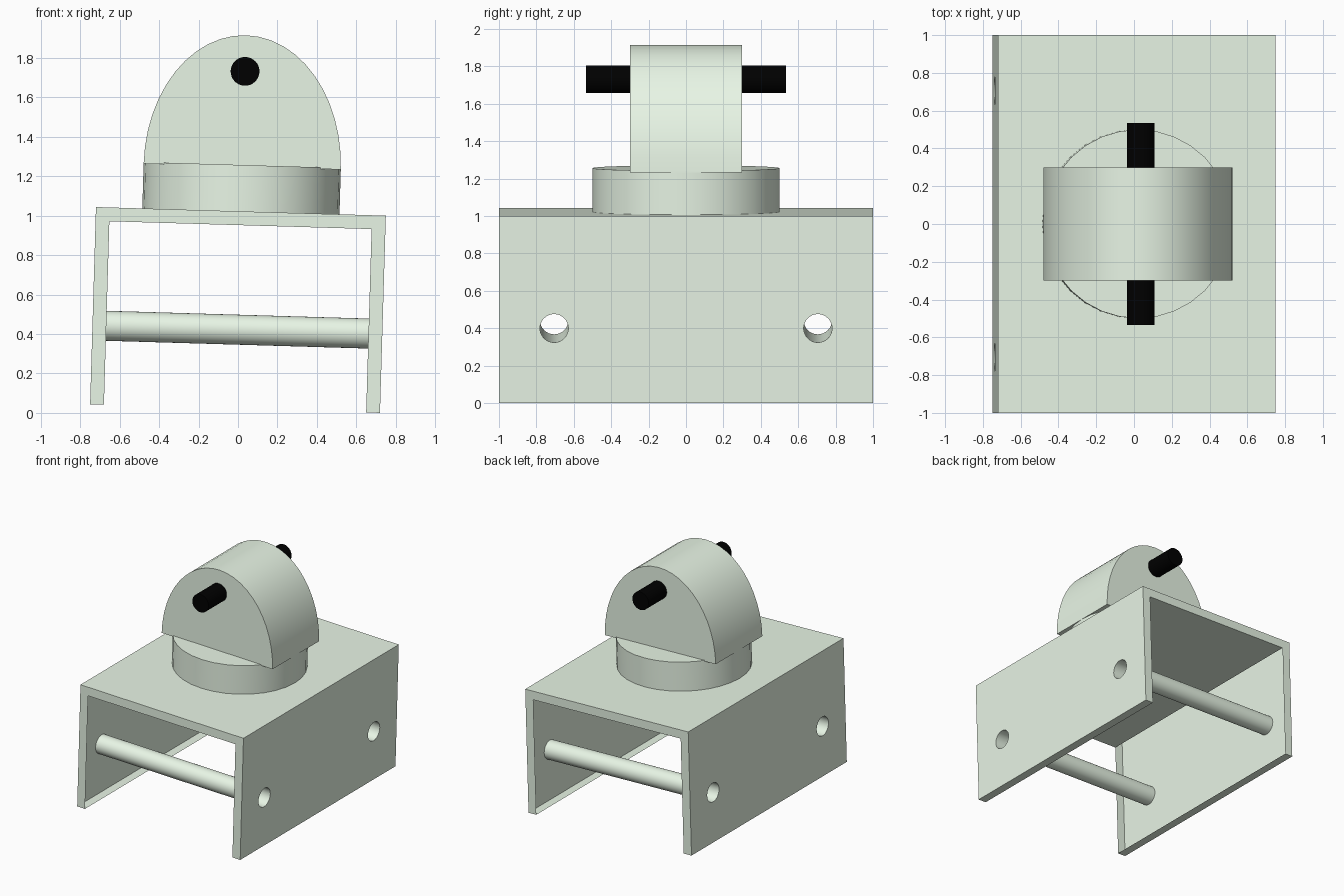
import bpy, bmesh
from math import radians, pi, cos, sin
from mathutils import Matrix

if "Cube" in bpy.data.objects:
    bpy.data.objects.remove(bpy.data.objects["Cube"])

# Whole model leans slightly about y
TILT = Matrix.Translation((-0.015, 0, 0.022)) @ Matrix.Rotation(radians(1.7), 4, 'Y')


def material(name, rgb):
    mat = bpy.data.materials.new(name)
    mat.diffuse_color = (*rgb, 1)
    mat.use_nodes = True
    mat.node_tree.nodes["Principled BSDF"].inputs["Base Color"].default_value = mat.diffuse_color
    return mat


PALE = material("pale_green", (0.81, 0.92, 0.79))
BLACK = material("black", (0.0, 0.0, 0.0))


def finish(name, bm, smooth=False, mat=PALE):
    bmesh.ops.recalc_face_normals(bm, faces=bm.faces)
    me = bpy.data.meshes.new(name)
    bm.to_mesh(me)
    bm.free()
    me.materials.append(mat)
    ob = bpy.data.objects.new(name, me)
    bpy.context.collection.objects.link(ob)
    ob.matrix_world = TILT
    if smooth:
        bpy.ops.object.select_all(action='DESELECT')
        ob.select_set(True)
        bpy.context.view_layer.objects.active = ob
        bpy.ops.object.shade_smooth_by_angle(angle=radians(35))
    return ob


def box(name, size, loc):
    bm = bmesh.new()
    bmesh.ops.create_cube(bm, size=1, matrix=Matrix.Translation(loc) @ Matrix.Diagonal((*size, 1)))
    return finish(name, bm)


def cylinder(name, r, length, loc, axis='Z', caps=True, mat=PALE):
    rot = {'X': Matrix.Rotation(pi / 2, 4, 'Y'), 'Y': Matrix.Rotation(pi / 2, 4, 'X'), 'Z': Matrix()}[axis]
    bm = bmesh.new()
    bmesh.ops.create_cone(bm, cap_ends=caps, segments=32, radius1=r, radius2=r, depth=length,
                          matrix=Matrix.Translation(loc) @ rot)
    return finish(name, bm, True, mat)


# Side walls and the plate between them
walls = [box(n + "_wall", (0.07, 2, 1), (x, 0, 0.5)) for n, x in (("left", -0.7), ("right", 0.7))]
box("top_plate", (1.33, 2, 0.07), (0, 0, 0.965))

# Thin open tubes across the frame, with matching holes through the walls
for n, y in (("front", -0.705), ("back", 0.705)):
    cylinder(n + "_tube", 0.076, 1.33, (0, y, 0.4), 'X', caps=False)
    cutter = cylinder(n + "_hole_cutter", 0.076, 1.8, (0, y, 0.4), 'X')
    cutter.hide_render = True
    cutter.hide_set(True)
    for wall in walls:
        mod = wall.modifiers.new("hole", 'BOOLEAN')
        mod.operation = 'DIFFERENCE'
        mod.solver = 'EXACT'
        mod.object = cutter

# Walls are shallow trays: bake the holes, then open the inner side
deps = bpy.context.evaluated_depsgraph_get()
for wall in walls:
    bm = bmesh.new()
    bm.from_object(wall, deps)
    inner = [f for f in bm.faces if all(abs(v.co.x) < 0.67 for v in f.verts)]
    bmesh.ops.delete(bm, geom=inner, context='FACES')
    wall.modifiers.clear()
    bm.to_mesh(wall.data)
    bm.free()

# Round base of the head
cylinder("swivel_disc", 0.5, 0.235, (0, 0, 1.1175))

# Half-elliptical head, extruded along y
bm = bmesh.new()
arc = [bm.verts.new((0.5 * cos(pi * i / 24), -0.3, 1.227 + 0.666 * sin(pi * i / 24))) for i in range(25)]
face = bm.faces.new(arc)
ext = bmesh.ops.extrude_face_region(bm, geom=[face])["geom"]
bmesh.ops.translate(bm, vec=(0, 0.6, 0), verts=[v for v in ext if isinstance(v, bmesh.types.BMVert)])
finish("head", bm, True)

# Black pin through the head
cylinder("pin", 0.073, 1.07, (0, 0, 1.71), 'Y', mat=BLACK)
